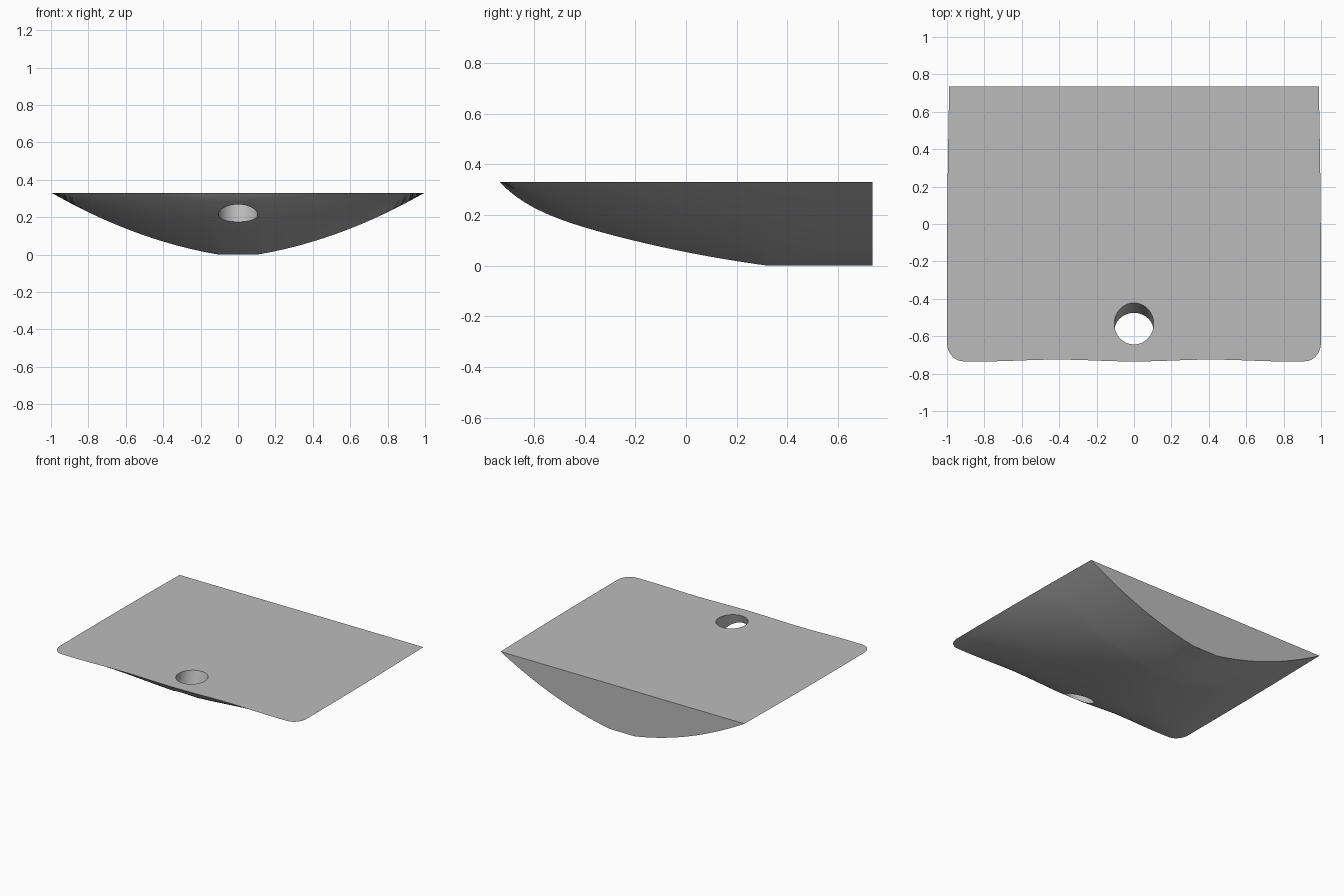
import bpy
import bmesh
import math

if "Cube" in bpy.data.objects:
    bpy.data.objects.remove(bpy.data.objects["Cube"])

HEIGHT, FRONT, BACK = 0.33, -0.735, 0.735
KEEL_END, KEEL_HALF = 0.32, 0.1
CORNER = 0.1


def material(name, grey):
    mat = bpy.data.materials.new(name)
    mat.use_nodes = True
    colour = (grey, grey, grey, 1)
    mat.diffuse_color = colour
    mat.node_tree.nodes["Principled BSDF"].inputs["Base Color"].default_value = colour
    return mat


def half_width(y):
    """Deck half width, nearly constant with rounded front corners."""
    width = 1 - 0.012 * ((y + 0.4) / 1.135) ** 2
    gap = max(0, 1 - (y - FRONT) / CORNER)
    return width - 0.085 * (1 - math.sqrt(max(0, 1 - gap * gap)))


def keel_rise(y):
    """Relative height of the keel: flat at the stern, steep at the bow."""
    t = max(0, (KEEL_END - y) / (KEEL_END - FRONT))
    return 0.43 * t + 0.34 * t ** 2 + 0.23 * t ** 10


def side_rise(x):
    """Relative height of the cross-section: flat centre, curved flanks."""
    t = max(0, (abs(x) - KEEL_HALF) / (1 - KEEL_HALF))
    return 0.45 * t + 0.55 * t ** 2


# Stations along the length, packed towards the rounded bow
LENGTH_STEPS, SIDE_STEPS = 40, 20
stations = [KEEL_END + (FRONT - KEEL_END) * (1 - (i / LENGTH_STEPS) ** 2)
            for i in range(LENGTH_STEPS + 1)] + [0.53, BACK]
side = [KEEL_HALF + (1 - KEEL_HALF) * i / SIDE_STEPS for i in range(SIDE_STEPS + 1)]
section = [-x for x in reversed(side)] + [0] + side

# Hull skin, deck and stern
bm = bmesh.new()
rows = []
for y in stations:
    bow = max(0, 1 - (y - FRONT) / 0.2)
    row = []
    for x in section:
        depth = (1 - keel_rise(y)) * (1 - side_rise(x))
        wave = 0.005 * bow * (1 - math.cos(2 * math.pi * x / 0.9))
        row.append(bm.verts.new((x * half_width(y), y + wave, HEIGHT * (1 - depth))))
    rows.append(row)
for a, b in zip(rows, rows[1:]):
    for i in range(len(section) - 1):
        bm.faces.new((a[i], b[i], b[i + 1], a[i + 1]))
bm.faces.new(rows[0] + [r[-1] for r in rows[1:]] + [r[0] for r in reversed(rows[1:])])
bm.faces.new(rows[-1])
bmesh.ops.recalc_face_normals(bm, faces=bm.faces)
mesh = bpy.data.meshes.new("hull")
bm.to_mesh(mesh)
bm.free()
hull = bpy.data.objects.new("hull", mesh)
bpy.context.collection.objects.link(hull)
mesh.materials.append(material("light grey", 0.5))

# Slanted round hole through the bow
tilt = math.radians(-19)
bpy.ops.mesh.primitive_cylinder_add(vertices=64, radius=0.105, depth=1.2,
                                    location=(0, -0.533, HEIGHT), rotation=(tilt, 0, 0))
cutter = bpy.context.object
cutter.name = "hole_cutter"
cutter.hide_render = True
cutter.data.materials.append(mesh.materials[0])
cut = hull.modifiers.new("hole", "BOOLEAN")
cut.operation = "DIFFERENCE"
cut.solver = "EXACT"
cut.object = cutter

bpy.ops.object.select_all(action="DESELECT")
hull.select_set(True)
bpy.context.view_layer.objects.active = hull
bpy.ops.object.modifier_apply(modifier=cut.name)
bpy.data.objects.remove(cutter)
bpy.ops.object.shade_smooth_by_angle(angle=math.radians(30))
